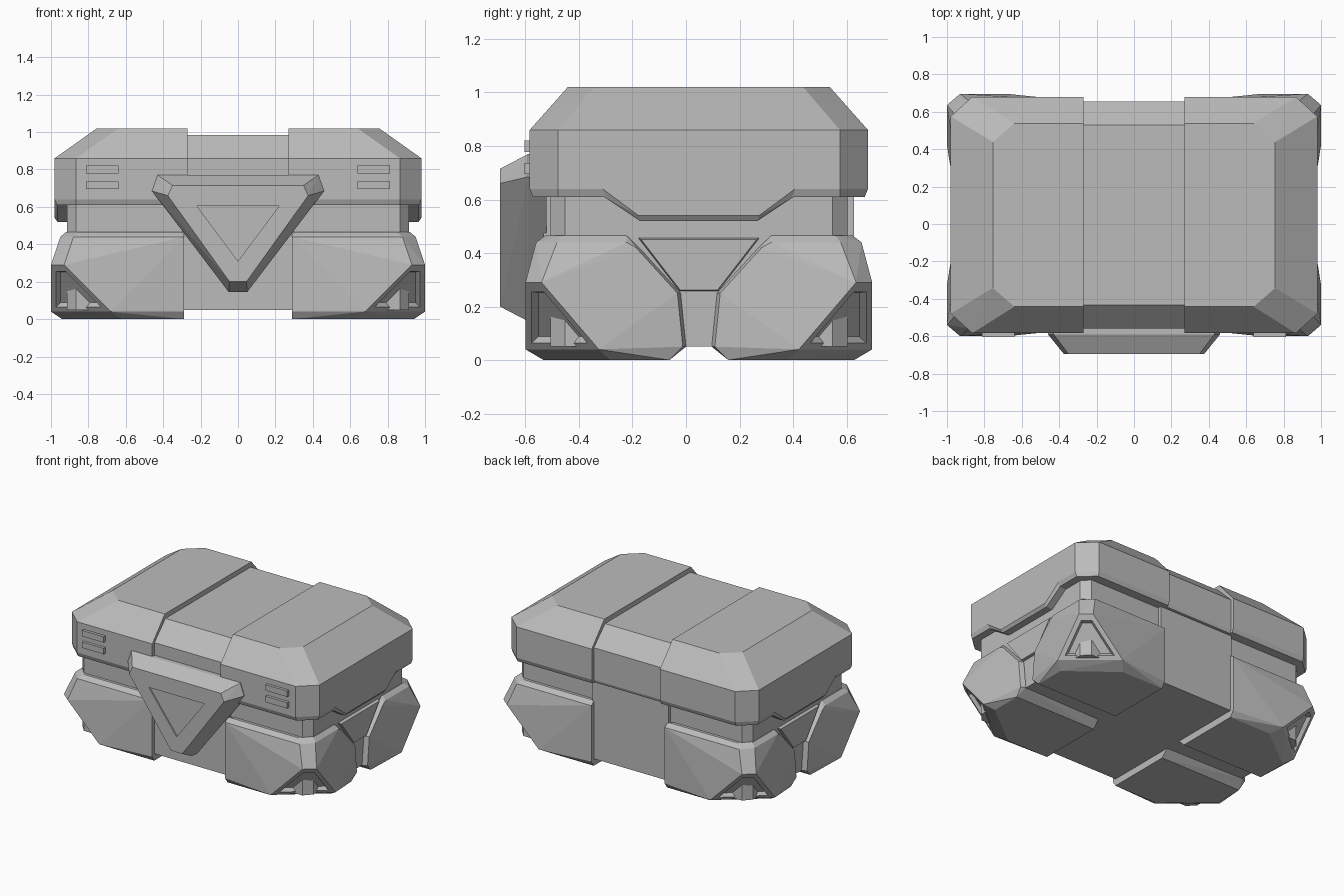
import bpy, bmesh, math
from mathutils import Vector

if "Cube" in bpy.data.objects:
    bpy.data.objects.remove(bpy.data.objects["Cube"], do_unlink=True)

MID = 0.048  # y of the crate's own centre (the front badge shifts it)

grey = bpy.data.materials.new("plain grey")
grey.use_nodes = True
grey.diffuse_color = (0.5, 0.5, 0.5, 1)
grey.node_tree.nodes["Principled BSDF"].inputs["Base Color"].default_value = (0.5, 0.5, 0.5, 1)


def tidy(bm):
    bmesh.ops.dissolve_limit(bm, angle_limit=math.radians(0.5), verts=bm.verts[:], edges=bm.edges[:])
    bmesh.ops.recalc_face_normals(bm, faces=bm.faces[:])


def hull(name, points, sx=1, sy=1):
    """Flat-faced convex solid, optionally flipped in x or y."""
    bm = bmesh.new()
    for x, y, z in points:
        bm.verts.new((x * sx, y * sy + MID, z))
    res = bmesh.ops.convex_hull(bm, input=bm.verts[:])
    loose = {g for g in res["geom_interior"] + res["geom_unused"] if isinstance(g, bmesh.types.BMVert)}
    bmesh.ops.delete(bm, geom=list(loose), context="VERTS")
    tidy(bm)
    mesh = bpy.data.meshes.new(name)
    bm.to_mesh(mesh)
    bm.free()
    mesh.materials.append(grey)
    ob = bpy.data.objects.new(name, mesh)
    bpy.context.collection.objects.link(ob)
    return ob


def combine(ob, other, operation="DIFFERENCE"):
    """Apply a boolean and remove the helper."""
    mod = ob.modifiers.new("cut", "BOOLEAN")
    mod.operation, mod.object, mod.solver = operation, other, "EXACT"
    deps = bpy.context.evaluated_depsgraph_get()
    mesh = bpy.data.meshes.new_from_object(ob.evaluated_get(deps))
    ob.modifiers.clear()
    ob.data = mesh
    bpy.data.objects.remove(other, do_unlink=True)
    bm = bmesh.new()
    bm.from_mesh(mesh)
    tidy(bm)
    bm.to_mesh(mesh)
    bm.free()


def both(points):
    """Points plus their front/back mirror."""
    return points + [(x, -y, z) for x, y, z in points]


def around(points):
    """Points mirrored in x and y."""
    pts = both(points)
    return pts + [(-x, y, z) for x, y, z in pts]


# Core body and its flush middle section
hull("body", around([(x, y, z) for x, y in ((0.865, 0.555), (0.915, 0.5)) for z in (0.05, 0.62)]))
hull("middle_section", around([(0.3, 0.58, 0.05), (0.3, 0.58, 0.63)]))

# Lid centre band
hull("lid_band", around([(0.29, 0.6, 0.61), (0.29, 0.607, 0.63), (0.29, 0.607, 0.86), (0.29, 0.482, 0.985)]))

# Corner foot: front plane, side plane, bulging corner and underside
A, A2 = (0.93, 0.648, 0.29), (1.0, 0.588, 0.29)
B, B2 = (0.68, 0.648, 0.04), (1.0, 0.374, 0.04)
side = [(0.27, 0.44), (0.235, 0.42), (0.08, 0.25), (0.06, 0.05)]
foot = [A, A2, B, B2,
        (0.29, 0.575, 0.465), (0.85, 0.575, 0.465), (0.92, 0.51, 0.465), (0.92, 0.27, 0.465),
        (0.29, 0.608, 0.44), (0.88, 0.608, 0.44), (0.95, 0.53, 0.44),
        (0.90, 0.608, 0.39), (0.95, 0.565, 0.39),
        (0.60, 0.608, 0.065), (0.95, 0.32, 0.065), (0.29, 0.608, 0.04),
        (0.29, 0.58, 0.0), (0.62, 0.58, 0.0), (0.94, 0.33, 0.0), (0.94, 0.11, 0.0),
        (0.29, 0.11, 0.0), (0.29, 0.06, 0.05)]
foot += [(0.95, v, z) for v, z in side] + [(0.92, v - 0.012, z) for v, z in side]

# Recess in the corner face, made from that face shrunk towards its centre
corner = [Vector(p) for p in (A, A2, B2, B)]
normal = (corner[3] - corner[0]).cross(corner[1] - corner[0]).normalized()
if normal.y < 0:
    normal.negate()
centre = (corner[0] + corner[1] + corner[2] * 1.5 + corner[3] * 1.5) / 5


def corner_cut(outer, inner, depth):
    pts = []
    for scale, off in ((outer, 0.004), (inner, -depth)):
        pts += [tuple(centre + (p - centre) * scale + normal * off) for p in corner]
    return pts


window = [(0.35, 0.35), (0.617, 0.35), (0.56, 0.125), (0.35, 0.125)]
wx, wz = 0.465, 0.24
for sx, lr in ((1, "left"), (-1, "right")):
    for sy, fb in ((-1, "front"), (1, "back")):
        ob = hull(f"{fb}_{lr}_foot", foot, sx, sy)
        cut = [(x, 0.612, z) for x, z in window]
        cut += [(wx + (x - wx) * 0.92, 0.572, wz + (z - wz) * 0.92) for x, z in window]
        combine(ob, hull("window_cutter", cut, sx, sy))
        combine(ob, hull("corner_cutter", corner_cut(0.78, 0.66, 0.025), sx, sy))

    # Trapezoid panel between the feet
    panel = [(0.9, 0.235, 0.462), (0.9, 0.075, 0.255), (0.935, 0.215, 0.45), (0.935, 0.07, 0.262)]
    hull(f"{lr}_side_panel", both(panel), sx)

    # Lid end with chamfered corners, joined to its hanging side tongue
    lid = []
    for inset, z in ((0.012, 0.61), (0, 0.64), (0, 0.86)):
        lid += [(0.27, 0.632 - inset, z), (0.865, 0.632 - inset, z), (0.98 - inset, 0.527, z)]
    lid += [(0.27, 0.49, 1.02), (0.64, 0.49, 1.02), (0.755, 0.39, 1.02)]
    ob = hull(f"{lr}_lid_end", both(lid), sx)
    tongue = [(0.98, 0.36, 0.64), (0.98, 0.225, 0.54), (0.965, 0.355, 0.61), (0.965, 0.22, 0.52),
              (0.85, 0.36, 0.64), (0.85, 0.355, 0.61), (0.85, 0.22, 0.52)]
    combine(ob, hull("tongue", both(tongue), sx), "UNION")

    # Pair of small bars on the lid front
    for i, z in enumerate((0.695, 0.778)):
        bar = [(x, y, h) for x in (0.64, 0.812) for y in (-0.62, -0.652) for h in (z, z + 0.042)]
        hull(f"{lr}_front_bar_{i + 1}", bar, sx)

# Triangular front badge with a shallow triangular recess
base = [(0.43, 0.77), (0.46, 0.685), (0.05, 0.145)]
face = [(0.35, 0.715), (0.375, 0.66), (0.045, 0.2)]
badge = []
for ring, y in ((base, -0.57), (base, -0.638), (face, -0.743)):
    badge += [(s * x, y, z) for x, z in ring for s in (1, -1)]
ob = hull("front_badge", badge)
tri = [(-0.22, 0.605), (0.22, 0.605), (0, 0.31)]
combine(ob, hull("badge_cutter", [(x, y, z) for x, z in tri for y in (-0.75, -0.733)]))
